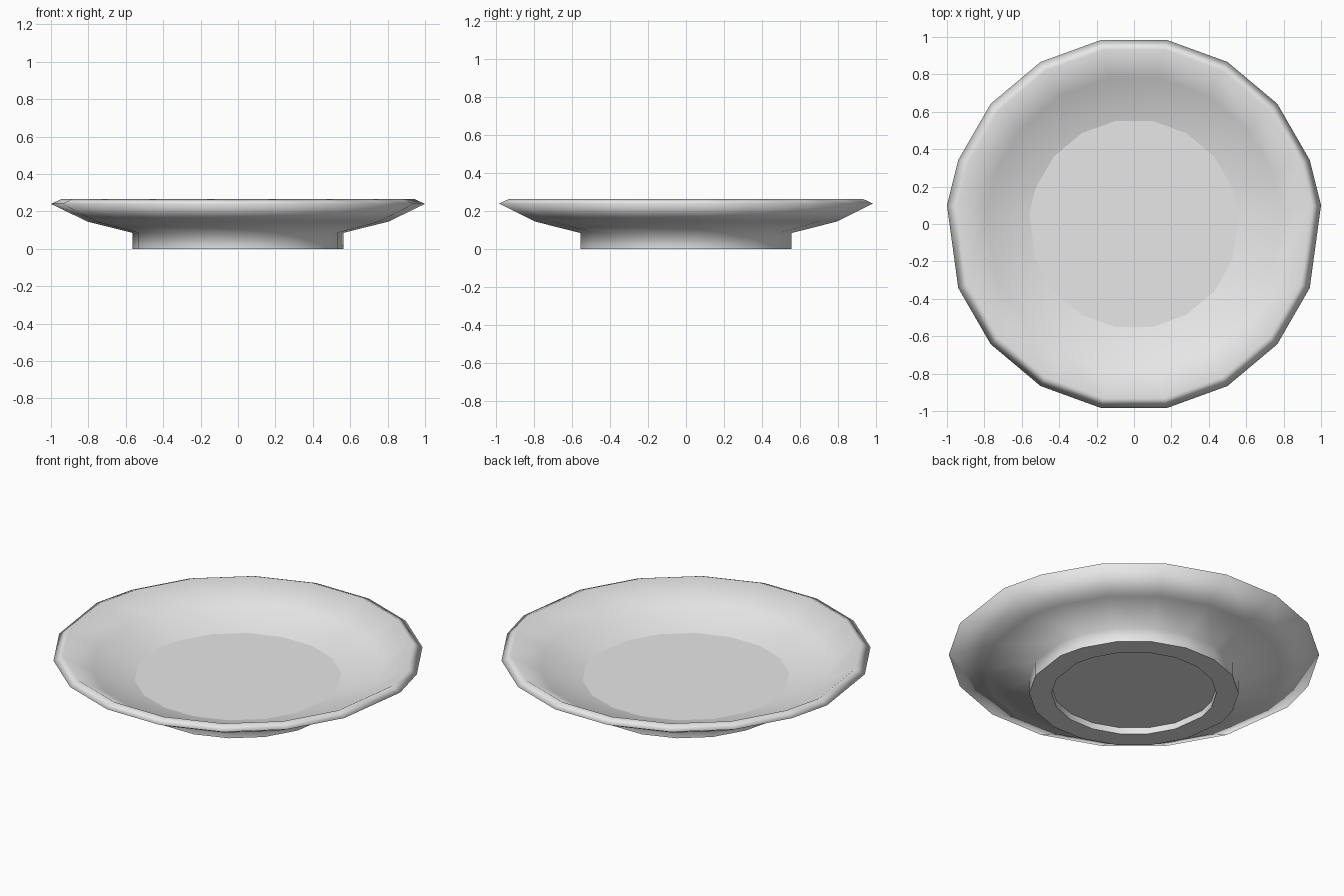
import bpy
import bmesh
from math import cos, sin, pi, radians

if "Cube" in bpy.data.objects:
    bpy.data.objects.remove(bpy.data.objects["Cube"], do_unlink=True)

SIDES = 18

# Cross-section from the well of the plate, over the rim, to the foot recess:
# radius, height, whether the ring is a crisp edge
PROFILE = [
    (0.56, 0.105, True),    # edge of the flat well
    (0.79, 0.17, False),    # inner slope
    (0.945, 0.265, False),  # top of the rim
    (1.0, 0.24, False),     # outer rim edge
    (0.805, 0.145, False),  # underside
    (0.565, 0.085, False),  # top of the foot
    (0.565, 0.0, True),     # foot outer edge
    (0.445, 0.0, True),     # foot inner edge
    (0.445, 0.038, True),   # recess ceiling
]


def ring_point(i, radius, height):
    """Point on a ring; the two side corners sit slightly towards the back."""
    a = 2 * pi * i / SIDES
    x, y = radius * cos(a), radius * sin(a)
    if i % (SIDES // 2) == 0:
        y += 0.1 * radius
    return x, y, height


# Glaze
glaze = bpy.data.materials.new("pale_grey_glaze")
glaze.use_nodes = True
colour = (0.8, 0.8, 0.8, 1.0)
glaze.diffuse_color = colour
glaze.node_tree.nodes["Principled BSDF"].inputs["Base Color"].default_value = colour

# Plate body
bm = bmesh.new()
rings = [[bm.verts.new(ring_point(i, r, z)) for i in range(SIDES)]
         for r, z, _ in PROFILE]
for upper, lower in zip(rings, rings[1:]):
    for i in range(SIDES):
        j = (i + 1) % SIDES
        bm.faces.new((upper[i], lower[i], lower[j], upper[j]))

# Flat well and recess ceiling
bm.faces.new(rings[0])
bm.faces.new(rings[-1][::-1])
bmesh.ops.recalc_face_normals(bm, faces=bm.faces)

# Smooth shading with crisp rings
for face in bm.faces:
    face.smooth = True
for ring, (_, _, crisp) in zip(rings, PROFILE):
    if crisp:
        for i in range(SIDES):
            bm.edges.get((ring[i], ring[(i + 1) % SIDES])).smooth = False

mesh = bpy.data.meshes.new("plate")
bm.to_mesh(mesh)
bm.free()
mesh.materials.append(glaze)
plate = bpy.data.objects.new("plate", mesh)
bpy.context.collection.objects.link(plate)
